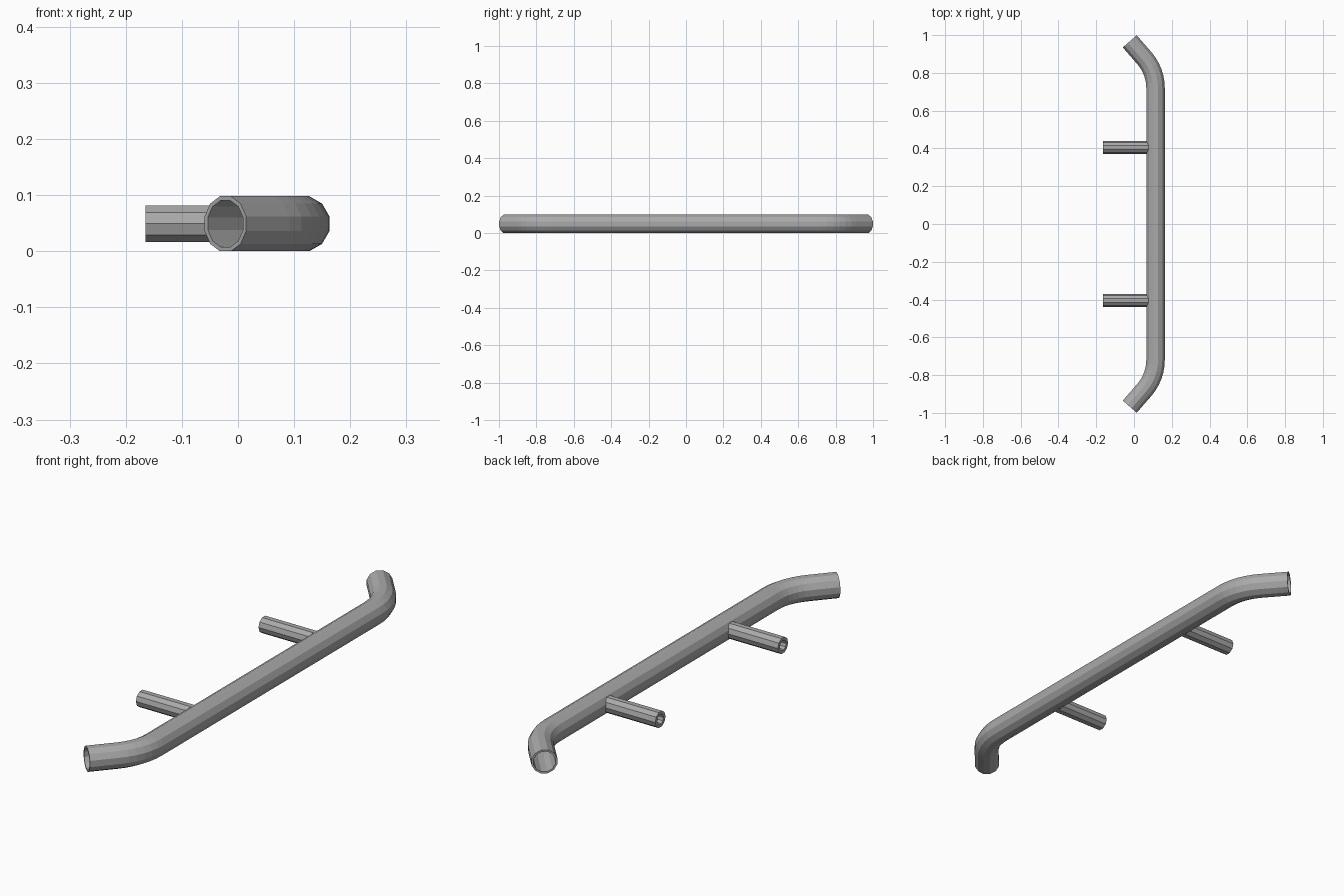
import bpy
import bmesh
from math import radians, cos, sin, tan, pi
from mathutils import Vector

cube = bpy.data.objects.get("Cube")
if cube:
    bpy.data.objects.remove(cube)

steel = bpy.data.materials.new("brushed_steel_grey")
steel.use_nodes = True
GREY = (0.4, 0.4, 0.4, 1)
steel.diffuse_color = GREY
steel.node_tree.nodes["Principled BSDF"].inputs["Base Color"].default_value = GREY

AXIS_Z = 0.049


def ring(bm, centre, direction, radius, sides, phase):
    """Circle of vertices across a horizontal direction."""
    side = Vector((direction.y, -direction.x, 0))
    up = Vector((0, 0, 1))
    verts = []
    for i in range(sides):
        a = phase + 2 * pi * i / sides
        verts.append(bm.verts.new(centre + radius * (cos(a) * side + sin(a) * up)))
    return verts


def bridge(bm, a, b):
    n = len(a)
    for i in range(n):
        j = (i + 1) % n
        bm.faces.new((a[i], a[j], b[j], b[i]))


def tube(name, path, outer, inner, sides, phase):
    """Open pipe with wall thickness, swept along (point, direction) pairs."""
    bm = bmesh.new()
    outside = [ring(bm, p, d, outer, sides, phase) for p, d in path]
    inside = [ring(bm, p, d, inner, sides, phase) for p, d in path]
    for skin in (outside, inside):
        for a, b in zip(skin, skin[1:]):
            bridge(bm, a, b)
    for end in (0, -1):
        bridge(bm, outside[end], inside[end])
    bmesh.ops.recalc_face_normals(bm, faces=bm.faces)
    mesh = bpy.data.meshes.new(name)
    bm.to_mesh(mesh)
    bm.free()
    mesh.materials.append(steel)
    obj = bpy.data.objects.new(name, mesh)
    bpy.context.collection.objects.link(obj)
    return obj


# Handle bar: straight grip with both ends bent inwards
BAR_X, BEND_Y, BEND = 0.114, 0.72, radians(41)
BEND_R = 0.09 / tan(BEND / 2)
TIP = 0.118
half = []
for i in range(7):
    a = BEND * i / 6
    half.append((Vector((BAR_X - BEND_R * (1 - cos(a)), BEND_Y + BEND_R * sin(a), AXIS_Z)),
                 Vector((-sin(a), cos(a), 0))))
last, heading = half[-1]
half.append((last + heading * TIP, heading))
mirrored = [(Vector((p.x, -p.y, p.z)), Vector((-d.x, d.y, 0))) for p, d in reversed(half)]
bar_sides = 12
tube("handle_bar", mirrored + half, 0.049 / cos(pi / bar_sides), 0.043,
     bar_sides, pi / bar_sides)

# Two mounting posts running from the wall side into the bar
for name, y in (("front_post", -0.405), ("back_post", 0.405)):
    along = Vector((1, 0, 0))
    path = [(Vector((x, y, AXIS_Z)), along) for x in (-0.165, 0.08)]
    tube(name, path, 0.034, 0.021, 10, 0)
